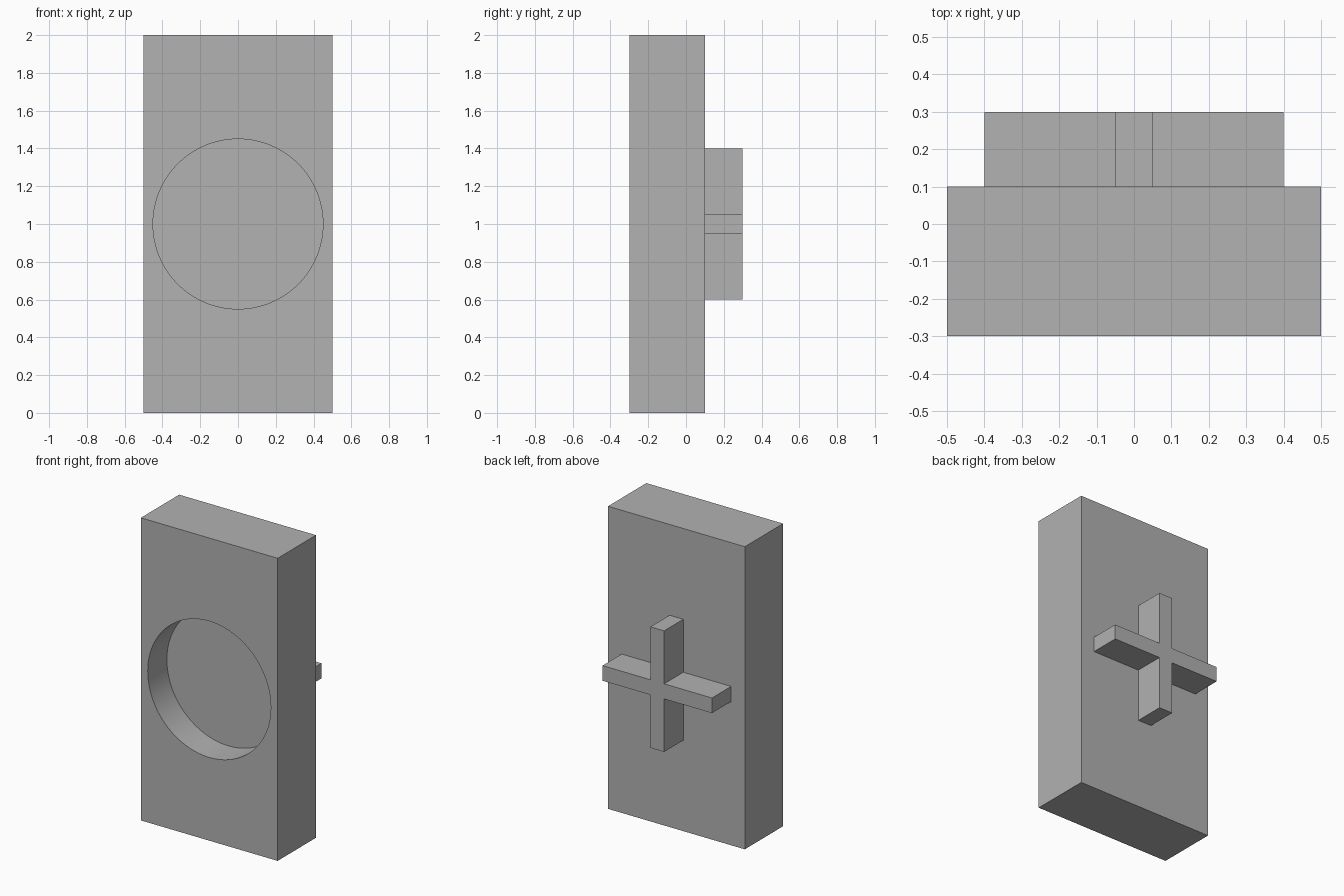
import bpy
import bmesh
import math
from mathutils import Matrix

default = bpy.data.objects.get("Cube")
if default:
    bpy.data.objects.remove(default, do_unlink=True)

grey = bpy.data.materials.new("plain grey")
grey.use_nodes = True
colour = (0.445, 0.445, 0.445, 1)
grey.diffuse_color = colour
grey.node_tree.nodes["Principled BSDF"].inputs["Base Color"].default_value = colour


def add_object(name, bm):
    bmesh.ops.recalc_face_normals(bm, faces=bm.faces)
    mesh = bpy.data.meshes.new(name)
    bm.to_mesh(mesh)
    bm.free()
    mesh.materials.append(grey)
    obj = bpy.data.objects.new(name, mesh)
    bpy.context.collection.objects.link(obj)
    return obj


def select_only(obj):
    bpy.ops.object.select_all(action="DESELECT")
    obj.select_set(True)
    bpy.context.view_layer.objects.active = obj


# Upright slab
bm = bmesh.new()
bmesh.ops.create_cube(bm, size=1, matrix=Matrix.Translation((0, -0.1, 1)) @ Matrix.Diagonal((1, 0.4, 2, 1)))
slab = add_object("slab", bm)

# Round recess, 0.2 deep, cut into the front
bm = bmesh.new()
bmesh.ops.create_cone(bm, cap_ends=True, segments=96, radius1=0.45, radius2=0.45, depth=0.4,
                      matrix=Matrix.Translation((0, -0.3, 1)) @ Matrix.Rotation(math.pi / 2, 4, "X"))
cutter = add_object("recess_cutter", bm)
cutter.hide_render = True

cut = slab.modifiers.new("recess", "BOOLEAN")
cut.operation = "DIFFERENCE"
cut.solver = "EXACT"
cut.object = cutter
select_only(slab)
bpy.ops.object.modifier_apply(modifier=cut.name)
bpy.data.objects.remove(cutter, do_unlink=True)
bpy.ops.object.shade_smooth_by_angle(angle=math.radians(30))

# Cross handle on the back: one arm's corners turned four times, then extruded
half, reach = 0.05, 0.4
bm = bmesh.new()
outline = []
for turn in range(4):
    c, s = round(math.cos(turn * math.pi / 2)), round(math.sin(turn * math.pi / 2))
    for u, v in ((reach, -half), (reach, half), (half, half)):
        outline.append(bm.verts.new((u * c - v * s, 0.1, 1 + u * s + v * c)))
face = bm.faces.new(outline)
extruded = bmesh.ops.extrude_face_region(bm, geom=[face], use_keep_orig=True)
moved = [g for g in extruded["geom"] if isinstance(g, bmesh.types.BMVert)]
bmesh.ops.translate(bm, verts=moved, vec=(0, 0.2, 0))
add_object("cross_handle", bm)
